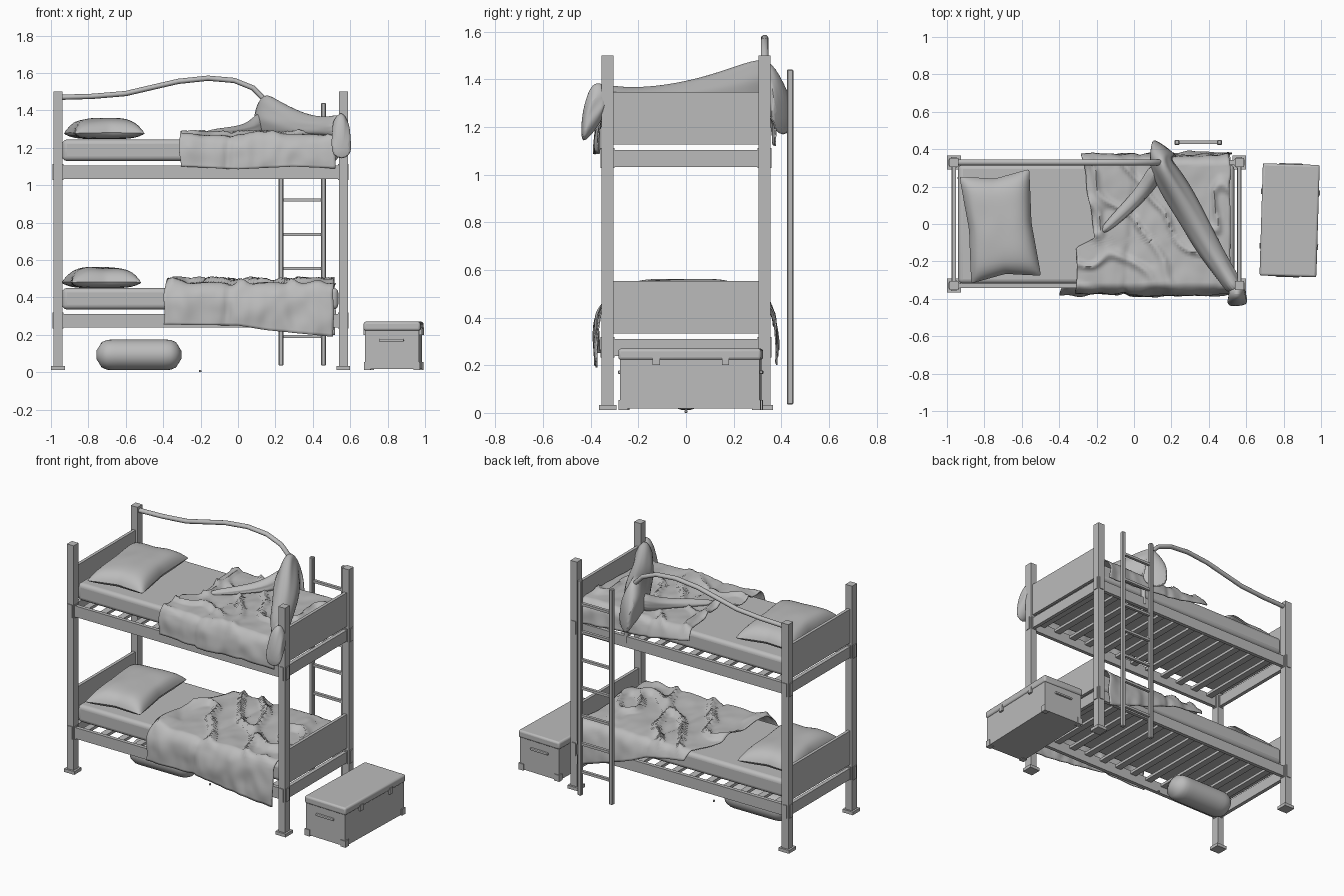
import bpy, bmesh, math
from mathutils import Vector, Matrix, noise

if "Cube" in bpy.data.objects:
    bpy.data.objects.remove(bpy.data.objects["Cube"])

grey = bpy.data.materials.new("plain grey")
grey.diffuse_color = (0.5, 0.5, 0.5, 1)
grey.use_nodes = True
grey.node_tree.nodes["Principled BSDF"].inputs["Base Color"].default_value = grey.diffuse_color


def finish(name, bm, smooth=None, bevel=0, segs=2, sub=0, solid=0):
    """Turn a bmesh into a named object with material, modifiers and shading."""
    bmesh.ops.recalc_face_normals(bm, faces=bm.faces)
    me = bpy.data.meshes.new(name)
    bm.to_mesh(me)
    bm.free()
    ob = bpy.data.objects.new(name, me)
    bpy.context.collection.objects.link(ob)
    me.materials.append(grey)
    if solid:
        m = ob.modifiers.new("thickness", 'SOLIDIFY')
        m.thickness = solid
    if bevel:
        m = ob.modifiers.new("bevel", 'BEVEL')
        m.width, m.segments = bevel, segs
    if sub:
        m = ob.modifiers.new("subdivision", 'SUBSURF')
        m.levels = m.render_levels = sub
    if smooth:
        bpy.ops.object.select_all(action='DESELECT')
        ob.select_set(True)
        bpy.context.view_layer.objects.active = ob
        bpy.ops.object.shade_smooth_by_angle(angle=math.radians(smooth))
    return ob


def boxes(name, spans, turn=0, centre=(0, 0, 0), **kw):
    """One object made of boxes, each given as x0, x1, y0, y1, z0, z1."""
    bm = bmesh.new()
    for x0, x1, y0, y1, z0, z1 in spans:
        mid = Vector((x0 + x1, y0 + y1, z0 + z1)) / 2
        mat = Matrix.Translation(mid) @ Matrix.Diagonal((x1 - x0, y1 - y0, z1 - z0, 1))
        bmesh.ops.create_cube(bm, size=1, matrix=mat)
    if turn:
        bmesh.ops.rotate(bm, cent=centre, matrix=Matrix.Rotation(turn, 3, 'Z'), verts=bm.verts)
    return finish(name, bm, **kw)


def loft(name, rings, **kw):
    """Skin a closed tube through rings of equal length."""
    bm = bmesh.new()
    rows = [[bm.verts.new(p) for p in ring] for ring in rings]
    n = len(rows[0])
    for a, b in zip(rows, rows[1:]):
        for i in range(n):
            bm.faces.new((a[i], a[(i + 1) % n], b[(i + 1) % n], b[i]))
    bm.faces.new(rows[0])
    bm.faces.new(rows[-1])
    return finish(name, bm, **kw)


# Corner posts with square feet
XL, XR, YP = -0.963, 0.563, 0.329
corners = [(x, y) for x in (XL, XR) for y in (-YP, YP)]
boxes("posts", [(x - .024, x + .024, y - .025, y + .025, .02, 1.5) for x, y in corners])
boxes("post_feet", [(x - .037, x + .037, y - .037, y + .037, .013, .034) for x, y in corners])


def bunk(tag, z):
    """Frame, slats, mattress; z is the underside of the rails."""
    boxes(tag + "_side_rails", [(XL, XR, s * .33 - .012, s * .33 + .012, z, z + .072) for s in (-1, 1)])
    boxes(tag + "_end_rails", [(x - .012, x + .012, -YP, YP, z, z + .072) for x in (XL, XR)])
    boxes(tag + "_end_boards", [(x - .01, x + .01, -YP, YP, z + .095, z + .315) for x in (XL, XR)])
    boxes(tag + "_brackets", [(x - .029, x + .029, y - .015, y + .015, z - .005, z + .08) for x, y in corners]
          + [(x - .015, x + .015, y - .03, y + .03, z - .005, z + .08) for x, y in corners])
    boxes(tag + "_slats", [(x - .022, x + .022, -.32, .32, z + .048, z + .066)
                           for x in [-.88 + i * .124 for i in range(12)]])
    boxes(tag + "_mattress", [(-.94, .536, -.318, .318, z + .098, z + .212)], bevel=.025, segs=4, smooth=40)


bunk("lower", .238)
bunk("upper", 1.032)


def pillow(name, cx, cy, z, turn):
    """Two puffed sheets that meet in a thin pointed rim."""
    bm = bmesh.new()
    n = 14
    for side in (0, 1):
        g = []
        for i in range(n + 1):
            for j in range(n + 1):
                u, v = 2 * i / n - 1, 2 * j / n - 1
                puff = ((1 - u ** 4) * (1 - v ** 4)) ** .5
                pull = .88 + .12 * max(abs(u), abs(v)) * abs(u * v)
                h = .028 + (.085 * puff + .006 * noise.noise((u * 2, v * 2, z)) * puff if side else -.028 * puff)
                g.append(bm.verts.new((u * .20 * pull, v * .305 * pull, h)))
        for i in range(n):
            for j in range(n):
                a = i * (n + 1) + j
                bm.faces.new((g[a], g[a + 1], g[a + n + 2], g[a + n + 1]))
    bmesh.ops.remove_doubles(bm, verts=bm.verts, dist=.0005)
    bmesh.ops.transform(bm, verts=bm.verts,
                        matrix=Matrix.Translation((cx, cy, z)) @ Matrix.Rotation(turn, 4, 'Z'))
    finish(name, bm, smooth=50, sub=1)


pillow("lower_pillow", -.73, -.01, .449, .10)
pillow("upper_pillow", -.715, -.012, 1.246, .11)


def mix(pts, x):
    """Linear interpolation through (x, value) pairs."""
    for (a, p), (b, q) in zip(pts, pts[1:]):
        if x <= b:
            return p + (q - p) * max(0, (x - a) / (b - a))
    return pts[-1][1]


def blanket(name, zt, left, right, front, back, lump):
    """Sheet draped over the mattress; front and back give hem heights along x."""
    bm = bmesh.new()
    nu, nv, w = 56, 72, .325
    g = []
    for i in range(nu + 1):
        for j in range(nv + 1):
            t = j / nv
            y = -.4 + .8 * t
            xa, xb = mix(left, y), mix(right, y)
            x = xa + (xb - xa) * i / nu
            lo, hi = -(w + zt - mix(front, x)), w + zt - mix(back, x)
            s = lo + (hi - lo) * t
            over = max(0, abs(s) - w)
            crease = math.exp(-((x + .01 - .1 * s) / .022) ** 2)
            wob = noise.noise((x * 7, s * 6, zt)) + .5 * noise.noise((x * 17, s * 11, zt + 3))
            fold = abs(noise.noise((x * 5 + s * 4, s * 3 - x * 2, zt + 8)))
            yy = math.copysign(min(abs(s), w) + .055 * (1 - math.exp(-over / .035))
                               + min(1, over / .06) * (.016 * wob - .014 * crease), s)
            flat = 1 - min(1, over / .05)
            z = zt - over + flat * (.008 * wob + lump * max(0, .34 - 2 * fold) - .012 * crease)
            g.append(bm.verts.new((x + .01 * noise.noise((s * 9, x * 4, 5)), yy, max(z, zt - over - .012))))
    for i in range(nu):
        for j in range(nv):
            a = i * (nv + 1) + j
            bm.faces.new((g[a], g[a + 1], g[a + nv + 2], g[a + nv + 1]))
    finish(name, bm, smooth=60, solid=.006)


blanket("lower_blanket", .476, [(-.4, -.40), (-.1, -.38), (.2, -.34), (.4, -.24)],
        [(-.4, .51), (.4, .52)],
        [(-.4, .255), (0, .25), (.15, .225), (.5, .19)], [(-.3, .43), (0, .38), (.2, .30), (.5, .20)], .10)
blanket("upper_blanket", 1.27, [(-.4, -.31), (-.06, -.31), (-.02, -.21), (.4, -.28)],
        [(-.4, .52), (.4, .51)],
        [(-.3, 1.10), (0, 1.085), (.3, 1.10), (.5, 1.09)], [(-.3, 1.22), (0, 1.16), (.5, 1.12)], .07)


def bundle(name, stations):
    """Gathered cloth: rings of x, y, bottom, top, half width, slumped wider at the base."""
    rings = []
    for k, (x, y, z0, z1, w) in enumerate(stations):
        a, b = stations[max(k - 1, 0)], stations[min(k + 1, len(stations) - 1)]
        side = Vector((b[1] - a[1], a[0] - b[0], 0)).normalized()
        ring = []
        for i in range(16):
            t = math.tau * i / 16
            h = .5 + .5 * math.sin(t)
            r = w * math.cos(t) * (1.25 - .5 * h) * (1 + .35 * noise.noise((i * .9, k * .5, 2)))
            ring.append(Vector((x, y, z0 + (z1 - z0) * h)) + side * r)
        rings.append(ring)
    loft(name, rings, smooth=60, sub=2)


# Cloth pulled over the guard rail and knotted round the front post
bundle("gathered_cloth", [(.17, .415, 1.14, 1.33, .09), (.15, .39, 1.19, 1.43, .075), (.135, .335, 1.24, 1.50, .06),
                          (.20, .22, 1.25, 1.46, .075), (.30, .06, 1.25, 1.405, .075), (.40, -.12, 1.25, 1.37, .065),
                          (.50, -.28, 1.26, 1.365, .05), (.55, -.36, 1.24, 1.39, .05)])
bundle("hanging_cloth_end", [(.55, -.33, 1.27, 1.37, .04), (.55, -.375, 1.19, 1.395, .05),
                             (.552, -.41, 1.15, 1.36, .055), (.555, -.44, 1.13, 1.24, .045)])
bundle("side_fold", [(.13, .31, 1.26, 1.42, .05), (.07, .2, 1.265, 1.33, .045),
                     (-.05, .07, 1.265, 1.31, .035), (-.18, -.05, 1.26, 1.295, .02)])

# Arched guard rail along the back of the top bunk
path = [(-.95, 1.47), (-.78, 1.475), (-.6, 1.49), (-.45, 1.525), (-.32, 1.555), (-.16, 1.572), (-.02, 1.56),
        (.08, 1.52), (.14, 1.46), (.18, 1.36), (.2, 1.24), (.2, 1.06)]
rings = []
for k, (x, z) in enumerate(path):
    a, b = path[max(k - 1, 0)], path[min(k + 1, len(path) - 1)]
    nrm = Vector((a[1] - b[1], 0, b[0] - a[0])).normalized()
    rings.append([Vector((x, .33, z)) + nrm * .014 * math.sin(t) + Vector((0, .016 * math.cos(t), 0))
                  for t in [math.tau * i / 12 for i in range(12)]])
loft("guard_rail", rings, smooth=50)

# Ladder behind the bed
boxes("ladder_rails", [(x - .013, x + .013, .423, .45, .035, 1.44) for x in (.23, .457)], bevel=.004, segs=1)
boxes("ladder_rungs", [(.23, .457, .427, .446, z - .008, z + .008) for z in [.19 + .1825 * i for i in range(7)]])

# Storage chest with lid, corner caps, handles and catches
turn, mid = -.03, (.832, .02, 0)
X0, X1, Y0, Y1 = .688, .976, -.272, .312
boxes("chest_body", [(X0, X1, Y0, Y1, .018, .225)], turn, mid)
boxes("chest_lid", [(X0 - .008, X1 + .008, Y0 - .008, Y1 + .008, .222, .27)], turn, mid,
      bevel=.012, segs=3, smooth=40)
boxes("chest_corner_caps", [(x - .018, x + .018, y - .018, y + .018, .013, .055)
                            for x in (X0 + .012, X1 - .012) for y in (Y0 + .012, Y1 - .012)], turn, mid)
boxes("chest_handles", [(.765, .895, y - .012, y + .012, .163, .178) for y in (Y0, Y1)], turn, mid,
      bevel=.005, segs=2)
boxes("chest_catches", [(x - .013, x + .013, y - .015, y + .015, .20, .24)
                        for x in (X0, X1) for y in (-.12, .17)], turn, mid)

# Rolled bag under the lower bunk
rings = []
for i in range(17):
    u = -1 + 2 * i / 16
    d = max(0, abs(u) * .227 - .147) / .08
    r = .022 + .060 * math.sqrt(max(0, 1 - d * d))
    rings.append([(-.53 + u * .227, 1.12 * r * math.cos(t), .093 + r * math.sin(t))
                  for t in [math.tau * k / 28 for k in range(28)]])
loft("rolled_bag", rings, smooth=50)

# Small button lying on the floor
boxes("floor_button", [(-.208, -.196, -.006, .006, 0, .012)], bevel=.003, segs=2)
